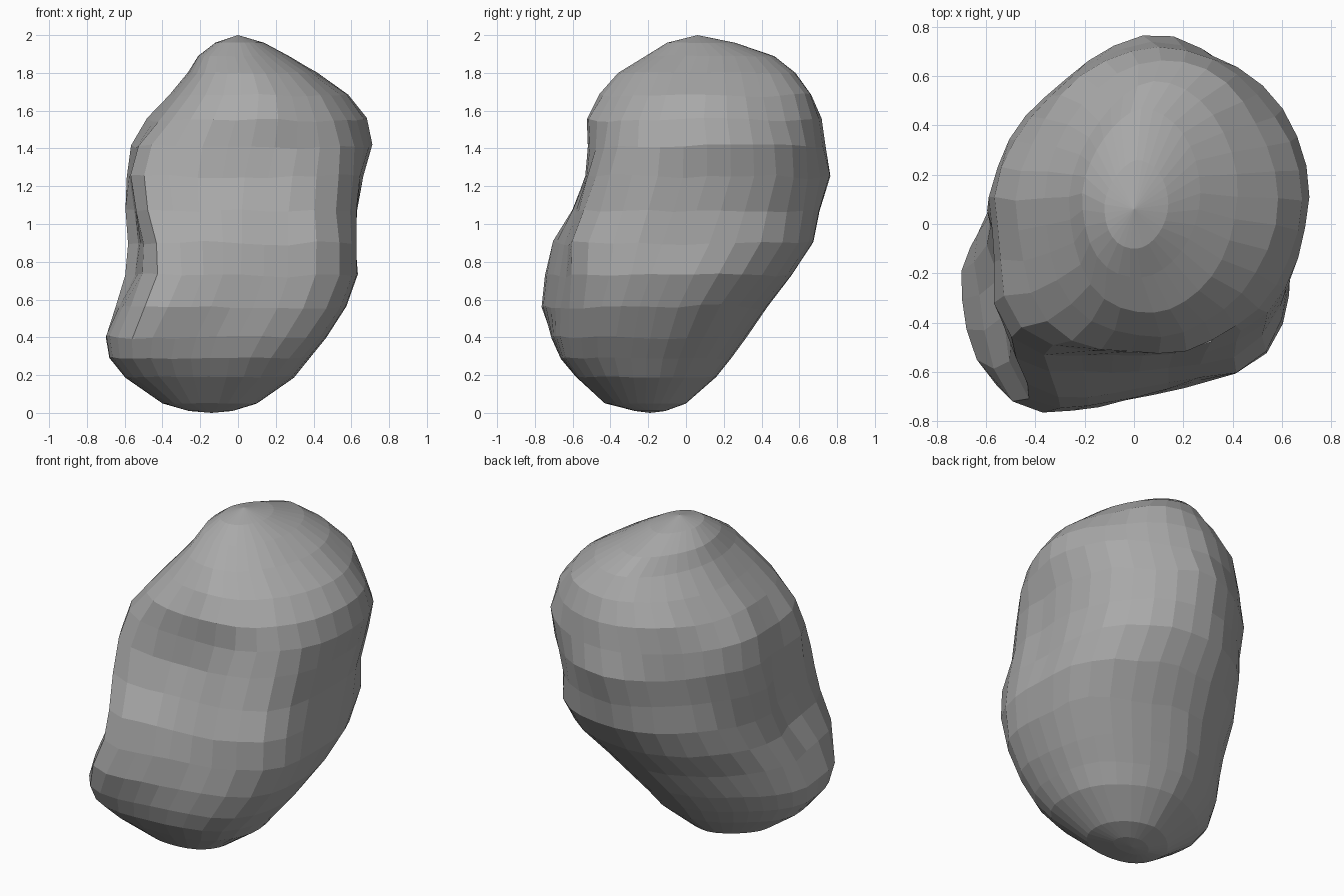
import bpy, bmesh, math
from mathutils import Vector, noise

if "Cube" in bpy.data.objects:
    bpy.data.objects.remove(bpy.data.objects["Cube"])

SEGMENTS = 32

# Height, then the left, right, front and back limits of each slice
SLICES = [
    (.01, -.26, -.03, -.27, -.11), (.05, -.4, .1, -.43, 0), (.19, -.6, .3, -.58, .16),
    (.29, -.68, .38, -.66, .24), (.4, -.7, .47, -.7, .32), (.56, -.65, .57, -.74, .43),
    (.73, -.6, .63, -.73, .56), (.9, -.59, .63, -.69, .67), (1.07, -.59, .63, -.6, .71),
    (1.25, -.59, .66, -.54, .76), (1.41, -.56, .7, -.52, .74), (1.55, -.47, .67, -.52, .71),
    (1.68, -.36, .58, -.45, .66), (1.8, -.26, .42, -.36, .58), (1.89, -.21, .27, -.22, .47),
    (1.96, -.12, .14, -.1, .26),
]


def bump(value, centre, width):
    """Smooth hill of height one around a centre."""
    return math.exp(-((value - centre) / width) ** 2)


def corner_power(x_side, y_side, z):
    """How square each quarter of a slice is."""
    if y_side < 0:
        if x_side > 0:
            return 1.75 + 2.5 * bump(z, .75, .55)
        return 2.3 + 4 * bump(z, .9, .5)
    if x_side > 0:
        return 2 + .6 * bump(z, .85, .25)
    return 1.5 + .5 * bump(z, .74, .2) + .4 * bump(z, 1.6, .2)


def slice_point(angle, z, left, right, front, back):
    c, s = math.cos(angle), math.sin(angle)
    power = corner_power(c, s, z)
    grow = (abs(c) ** power + abs(s) ** power) ** (-1 / power)
    # Crevice running down the side, behind the front corner
    grow *= 1 - .09 * bump(angle, math.radians(196), .15) * bump(z, .95, .33)
    cx, cy = (left + right) / 2, (front + back) / 2
    x = cx + c * grow * (right - left) / 2
    y = cy + s * grow * (back - front) / 2
    if s < 0:
        forward = min(1, -s * grow)
        # The side wall leans in towards the front corner
        x += .14 * forward * max(0, -c * grow) * bump(z, .75, .35)
        # The lower front face slants back towards the other corner
        y += .2 * (x + .15) * forward * bump(z, .65, .35)
    # Slight chipped irregularity
    chip = noise.noise(Vector((x, y, z)) * 4) * .022 * min(1, grow)
    fade = min(1, z * 2, (2 - z) * 2)
    return x + c * chip * fade, y + s * chip * fade, z + chip * fade


# Rock body: stacked slices closed by a fan at each end
bm = bmesh.new()
rings = []
for z, *limits in SLICES:
    rings.append([bm.verts.new(slice_point(math.tau * i / SEGMENTS, z, *limits))
                  for i in range(SEGMENTS)])
base = bm.verts.new((-.14, -.19, 0))
peak = bm.verts.new((0, .06, 2))
for i in range(SEGMENTS):
    j = (i + 1) % SEGMENTS
    bm.faces.new((base, rings[0][j], rings[0][i]))
    bm.faces.new((rings[-1][i], rings[-1][j], peak))
    for low, high in zip(rings, rings[1:]):
        bm.faces.new((low[i], low[j], high[j], high[i]))
bmesh.ops.recalc_face_normals(bm, faces=bm.faces)

mesh = bpy.data.meshes.new("rock")
bm.to_mesh(mesh)
bm.free()
rock = bpy.data.objects.new("rock", mesh)
bpy.context.collection.objects.link(rock)

# Stone colour
stone = bpy.data.materials.new("stone grey")
stone.use_nodes = True
stone.diffuse_color = (.4, .4, .4, 1)
stone.node_tree.nodes["Principled BSDF"].inputs["Base Color"].default_value = stone.diffuse_color
mesh.materials.append(stone)
